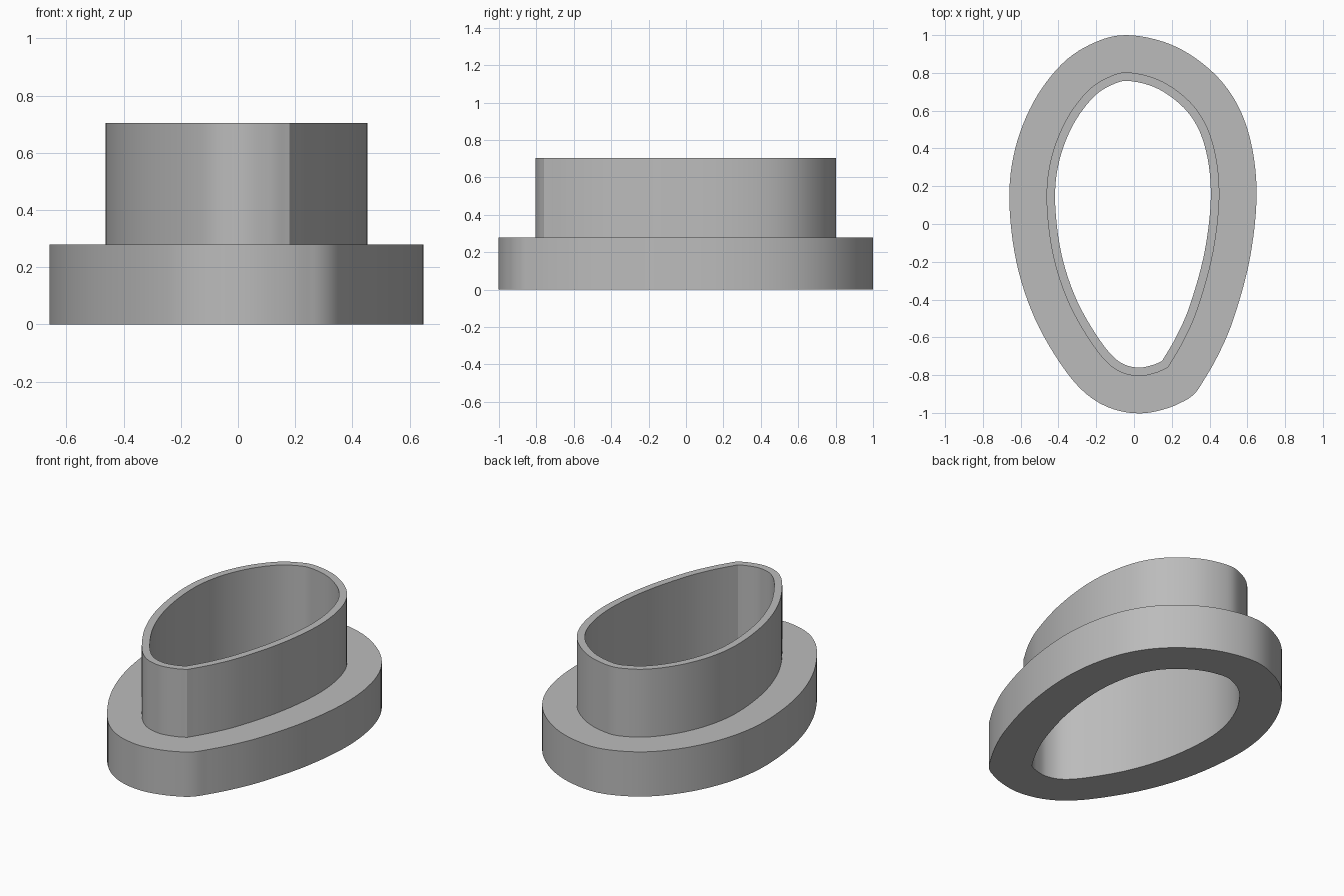
import bpy, bmesh, math
from mathutils import Vector

cube = bpy.data.objects.get("Cube")
if cube:
    bpy.data.objects.remove(cube, do_unlink=True)

# Outline of the collar, clockwise, starting and ending at its one corner
OUTLINE = [(.18, -.76), (.11, -.79), (.01, -.805), (-.105, -.765), (-.215, -.645),
           (-.345, -.42), (-.43, -.16), (-.463, .13), (-.438, .35), (-.36, .55),
           (-.245, .705), (-.13, .78), (-.02, .802), (.155, .752), (.32, .62),
           (.415, .435), (.452, .17), (.42, -.145), (.34, -.44), (.262, -.62), (.18, -.76)]
WALL, RIM, FLANGE_TOP, COLLAR_TOP = .045, .197, .28, .705
STEPS, FAN = 6, 10


def smooth_path(points):
    """Open Catmull-Rom curve as (position, outward normal) pairs."""
    p = [Vector(q) for q in points]
    p = [2 * p[0] - p[1]] + p + [2 * p[-1] - p[-2]]
    path = []
    for i in range(1, len(p) - 2):
        a, b, c, d = p[i - 1:i + 3]
        last = i == len(p) - 3
        for s in range(STEPS + last):
            t = s / STEPS
            c1, c2, c3 = c - a, 2*a - 5*b + 4*c - d, 3*b - a - 3*c + d
            pos = b + (c1*t + c2*t*t + c3*t**3) / 2
            tan = (c1 + 2*c2*t + 3*c3*t*t).normalized()
            path.append((pos, Vector((-tan.y, tan.x))))
    return path


# Path plus a fan of normals, so the flange turns the corner in a round arc
path = smooth_path(OUTLINE)
corner, n_end, n_start = path[0][0], path[-1][1], path[0][1]
miter = (n_end + n_start).normalized()
miter /= miter.dot(n_start)
fan = [(corner, n_end.lerp(n_start, k / FAN).normalized()) for k in range(FAN + 1)]
body = path[1:-1]


def ring(bm, offset, z):
    """One closed loop of the outline, moved outward by offset."""
    corner_part = fan if offset > 0 else [(corner, miter)] * len(fan)
    return [bm.verts.new((*(pos + nrm * offset), z)) for pos, nrm in body + corner_part]


# Hollow collar standing on a wide flange, swept from one cross-section
section = [(-WALL, 0), (RIM, 0), (RIM, FLANGE_TOP), (0, FLANGE_TOP),
           (0, COLLAR_TOP), (-WALL, COLLAR_TOP)]
bm = bmesh.new()
rings = [ring(bm, off, z) for off, z in section]
for lo, hi in zip(rings, rings[1:] + rings[:1]):
    for i in range(len(lo)):
        j = (i + 1) % len(lo)
        bm.faces.new((lo[i], lo[j], hi[j], hi[i]))
bmesh.ops.remove_doubles(bm, verts=bm.verts, dist=.0005)
bmesh.ops.recalc_face_normals(bm, faces=bm.faces)

mesh = bpy.data.meshes.new("flanged_collar")
bm.to_mesh(mesh)
bm.free()
collar = bpy.data.objects.new("flanged_collar", mesh)
bpy.context.collection.objects.link(collar)

# Plain grey
grey = bpy.data.materials.new("plain_grey")
grey.use_nodes = True
grey.diffuse_color = (.5, .5, .5, 1)
grey.node_tree.nodes["Principled BSDF"].inputs["Base Color"].default_value = (.5, .5, .5, 1)
mesh.materials.append(grey)

bpy.ops.object.select_all(action='DESELECT')
collar.select_set(True)
bpy.context.view_layer.objects.active = collar
bpy.ops.object.shade_smooth_by_angle(angle=math.radians(25))
